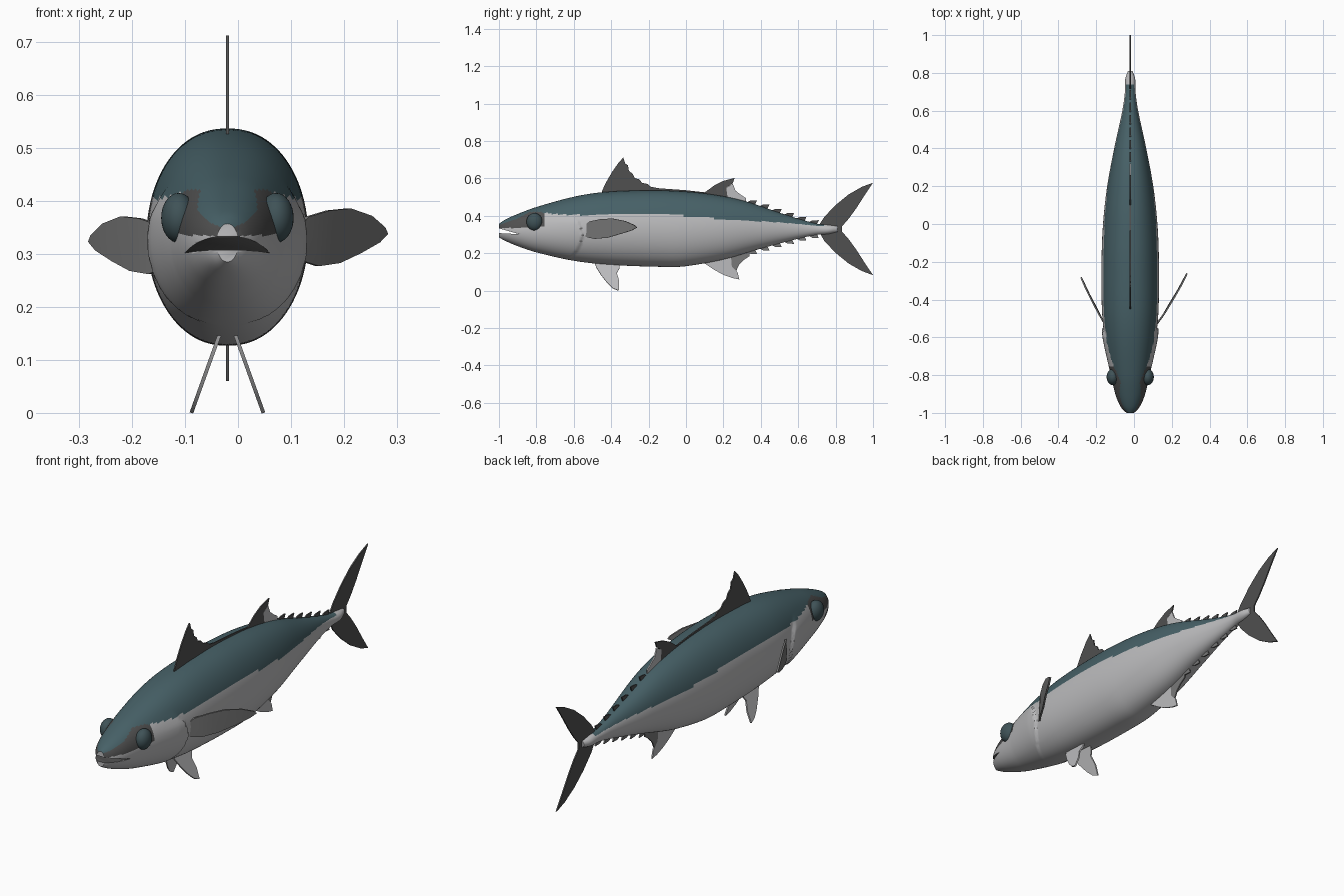
import bpy, bmesh, math
from mathutils import Vector

if "Cube" in bpy.data.objects:
    bpy.data.objects.remove(bpy.data.objects["Cube"])

CX = -0.02  # the body sits slightly off the centre line


def material(name, rgb):
    m = bpy.data.materials.new(name)
    m.diffuse_color = (*rgb, 1)
    m.use_nodes = True
    m.node_tree.nodes["Principled BSDF"].inputs["Base Color"].default_value = m.diffuse_color
    return m


SILVER = material("silver belly", (0.50, 0.50, 0.51))
TEAL = material("dark teal back", (0.062, 0.118, 0.135))
DARK = material("dark grey fin", (0.08, 0.08, 0.08))
GREY = material("mid grey fin", (0.19, 0.19, 0.19))
EYE = material("eye teal", (0.05, 0.085, 0.095))


def clamp(v):
    return max(0.0, min(1.0, v))


def curve(keys, t):
    """Smooth curve through (position, value) keys."""
    if t <= keys[0][0]:
        return keys[0][1]
    if t >= keys[-1][0]:
        return keys[-1][1]

    def slope(i):
        a, b = keys[max(i - 1, 0)], keys[min(i + 1, len(keys) - 1)]
        return (b[1] - a[1]) / (b[0] - a[0])
    for i in range(len(keys) - 1):
        (x0, y0), (x1, y1) = keys[i], keys[i + 1]
        if t <= x1:
            d = x1 - x0
            u = (t - x0) / d
            return ((2*u**3 - 3*u**2 + 1)*y0 + (u**3 - 2*u*u + u)*d*slope(i)
                    + (3*u*u - 2*u**3)*y1 + (u**3 - u*u)*d*slope(i + 1))


def finish(name, bm, mats, angle=35):
    bmesh.ops.recalc_face_normals(bm, faces=bm.faces)
    me = bpy.data.meshes.new(name)
    bm.to_mesh(me)
    bm.free()
    ob = bpy.data.objects.new(name, me)
    bpy.context.collection.objects.link(ob)
    for m in mats:
        me.materials.append(m)
    select(ob)
    bpy.ops.object.shade_smooth_by_angle(angle=math.radians(angle))
    return ob


def select(ob):
    bpy.ops.object.select_all(action='DESELECT')
    ob.select_set(True)
    bpy.context.view_layer.objects.active = ob


def sheet(name, pts, mat, thick=0.006):
    """Thin plate from a 3D outline, or a (y, z) outline on the midline."""
    pts = [Vector(p) if len(p) == 3 else Vector((CX, *p)) for p in pts]
    bm = bmesh.new()
    f = bm.faces.new([bm.verts.new(p) for p in pts])
    f.normal_update()
    n = f.normal.copy()
    bmesh.ops.translate(bm, verts=bm.verts, vec=-n * thick / 2)
    ext = bmesh.ops.extrude_face_region(bm, geom=[f], use_keep_orig=True)
    bmesh.ops.translate(bm, vec=n * thick,
                        verts=[v for v in ext["geom"] if isinstance(v, bmesh.types.BMVert)])
    bmesh.ops.triangulate(bm, faces=[f for f in bm.faces if len(f.verts) > 4])
    return finish(name, bm, [mat])


# Body: lofted rings following the top, bottom and width profiles
top = [(-1, .357), (-.97, .378), (-.9, .41), (-.8, .447), (-.6, .502), (-.45, .526), (-.25, .536),
       (-.1, .535), (.1, .52), (.3, .483), (.5, .417), (.6, .385), (.7, .358), (.76, .352), (.81, .345)]
bot = [(-1, .285), (-.97, .268), (-.9, .238), (-.8, .205), (-.6, .16), (-.4, .138), (-.1, .127),
       (0, .131), (.2, .167), (.4, .225), (.6, .278), (.7, .299), (.76, .303), (.81, .315)]
wide = [(-1, .02), (-.985, .038), (-.95, .06), (-.9, .079), (-.8, .103), (-.7, .122), (-.6, .137), (-.45, .15),
        (-.2, .152), (0, .144), (.2, .122), (.4, .085), (.6, .042), (.7, .028), (.77, .026), (.81, .012)]
teal_line = [(-1, .35), (-.9, .387), (-.83, .42), (-.7, .41), (-.5, .404), (-.2, .405), (0, .40),
             (.2, .382), (.5, .365), (.72, .345)]
RINGS, SEG = 200, 96
bm = bmesh.new()
rings = []
for i in range(RINGS + 1):
    y = -1 + 1.81 * i / RINGS
    t, b, w = curve(top, y), curve(bot, y), curve(wide, y)
    ring = []
    for j in range(SEG):
        a = 2 * math.pi * j / SEG
        c = math.cos(a)
        x = w * math.copysign(abs(c) ** 0.9, c)
        z = (t + b) / 2 + (t - b) / 2 * math.sin(a)
        # gill cover stands slightly proud, ending in a curved step
        if y < -0.555 - 4 * (z - .3) ** 2:
            x *= 1 + 0.07 * clamp((y + .78) / .17) * clamp((.43 - z) / .06)
        ring.append(bm.verts.new((CX + x, y, z)))
    rings.append(ring)
for r0, r1 in zip(rings, rings[1:]):
    for j in range(SEG):
        k = (j + 1) % SEG
        bm.faces.new((r0[j], r0[k], r1[k], r1[j]))
bm.faces.new(rings[0])
bm.faces.new(rings[-1])
for f in bm.faces:
    c = f.calc_center_median()
    line = curve(teal_line, c.y)
    if c.y < .735 and c.z > line:
        f.material_index = 1
    elif c.y < -.755 and c.z > max(.335, line - .075):
        f.material_index = 2  # dark mask around the eyes
body = finish("body", bm, [SILVER, TEAL, DARK], 40)

# Open mouth: wedge cut out of the snout
bm = bmesh.new()
wedge = [(-1.1, .362), (-.89, .302), (-1.1, .313)]
sides = [[bm.verts.new((x, y, z)) for y, z in wedge] for x in (-.3, .3)]
bm.faces.new(sides[0])
bm.faces.new(sides[1])
for j in range(3):
    k = (j + 1) % 3
    bm.faces.new((sides[0][j], sides[0][k], sides[1][k], sides[1][j]))
for f in bm.faces:
    f.material_index = 2
cutter = finish("mouth_cutter", bm, [SILVER, TEAL, DARK])
cutter.hide_render = True
mod = body.modifiers.new("mouth", 'BOOLEAN')
mod.operation, mod.solver, mod.object = 'DIFFERENCE', 'EXACT', cutter
select(body)
bpy.ops.object.modifier_apply(modifier=mod.name)
bpy.data.objects.remove(cutter)

# Eyes
for side, s in (("left", -1), ("right", 1)):
    bpy.ops.mesh.primitive_uv_sphere_add(segments=32, ring_count=16, radius=1,
                                         location=(CX + s * .092, -.81, .368))
    eye = bpy.context.object
    eye.name = side + "_eye"
    eye.scale = (.033, .043, .047)
    eye.data.materials.append(EYE)
    bpy.ops.object.shade_smooth()

# Dorsal fins
sheet("front_dorsal_fin", [(-.45, .51), (-.45, .53), (-.43, .575), (-.395, .635), (-.36, .685), (-.335, .712),
      (-.325, .68), (-.31, .67), (-.305, .64), (-.285, .625), (-.275, .603), (-.25, .595), (-.235, .577),
      (-.205, .57), (-.19, .556), (-.15, .548), (0, .537), (.1, .526), (.1, .50), (-.15, .51)], DARK)
sheet("rear_dorsal_fin", [(.1, .50), (.1, .525), (.15, .562), (.2, .587), (.26, .603), (.25, .575),
      (.215, .55), (.225, .48)], DARK)
sheet("rear_dorsal_web", [(.225, .47), (.215, .55), (.25, .572), (.265, .535), (.29, .515), (.32, .495), (.32, .46)],
      SILVER)

# Anal fin
sheet("anal_fin", [(.1, .17), (.1, .145), (.15, .112), (.2, .085), (.25, .067), (.285, .06), (.275, .1),
      (.245, .13), (.24, .19)], SILVER)
sheet("anal_fin_web", [(.24, .19), (.245, .13), (.268, .105), (.285, .14), (.31, .165), (.34, .185), (.34, .22)], GREY)

# Finlets along the back and belly
for i in range(6):
    y = .345 + i * .066
    zt, zb = curve(top, y), curve(bot, y)
    sheet(f"upper_finlet_{i+1}", [(y - .03, curve(top, y - .03) - .012), (y, zt + .012), (y + .035, zt + .013),
          (y + .02, zt - .02)], DARK)
    sheet(f"lower_finlet_{i+1}", [(y - .03, curve(bot, y - .03) + .012), (y, zb - .012), (y + .035, zb - .013),
          (y + .02, zb + .02)], GREY)

# Forked tail, upper and lower lobes in one plate
lead = [(.70, .335), (.74, .395), (.80, .458), (.87, .515), (.94, .555), (1.0, .577)]
trail = [(.955, .51), (.91, .44), (.87, .385), (.835, .345)]
flip = [(y, .66 - z) for y, z in lead]
flip_trail = [(y, .66 - z) for y, z in trail]
sheet("tail_fin", lead + trail + flip_trail[::-1] + flip[:0:-1], DARK)

# Pelvic fins, splayed outwards
pelvic = [(-.49, .155), (-.48, .125), (-.455, .085), (-.42, .04), (-.39, .012), (-.36, 0), (-.357, .05),
          (-.37, .095), (-.355, .12), (-.36, .155)]
for side, s in (("left", -1), ("right", 1)):
    sheet(side + "_pelvic_fin", [(CX + s * (.068 - .36 * z), y, z) for y, z in pelvic], SILVER, .007)

# Pectoral fins, the left one held slightly lower
pect = [(.10, -.56, .335), (.13, -.515, .37), (.17, -.46, .382), (.21, -.395, .386), (.25, -.325, .372),
        (.275, -.275, .35), (.28, -.262, .338), (.265, -.29, .322), (.23, -.355, .302), (.19, -.42, .283),
        (.15, -.49, .277), (.11, -.545, .29)]
sheet("right_pectoral_fin", pect, GREY, .008)
sheet("left_pectoral_fin", [(-.87 * x - .036, y - .02, z - .015) for x, y, z in pect], GREY, .008)
